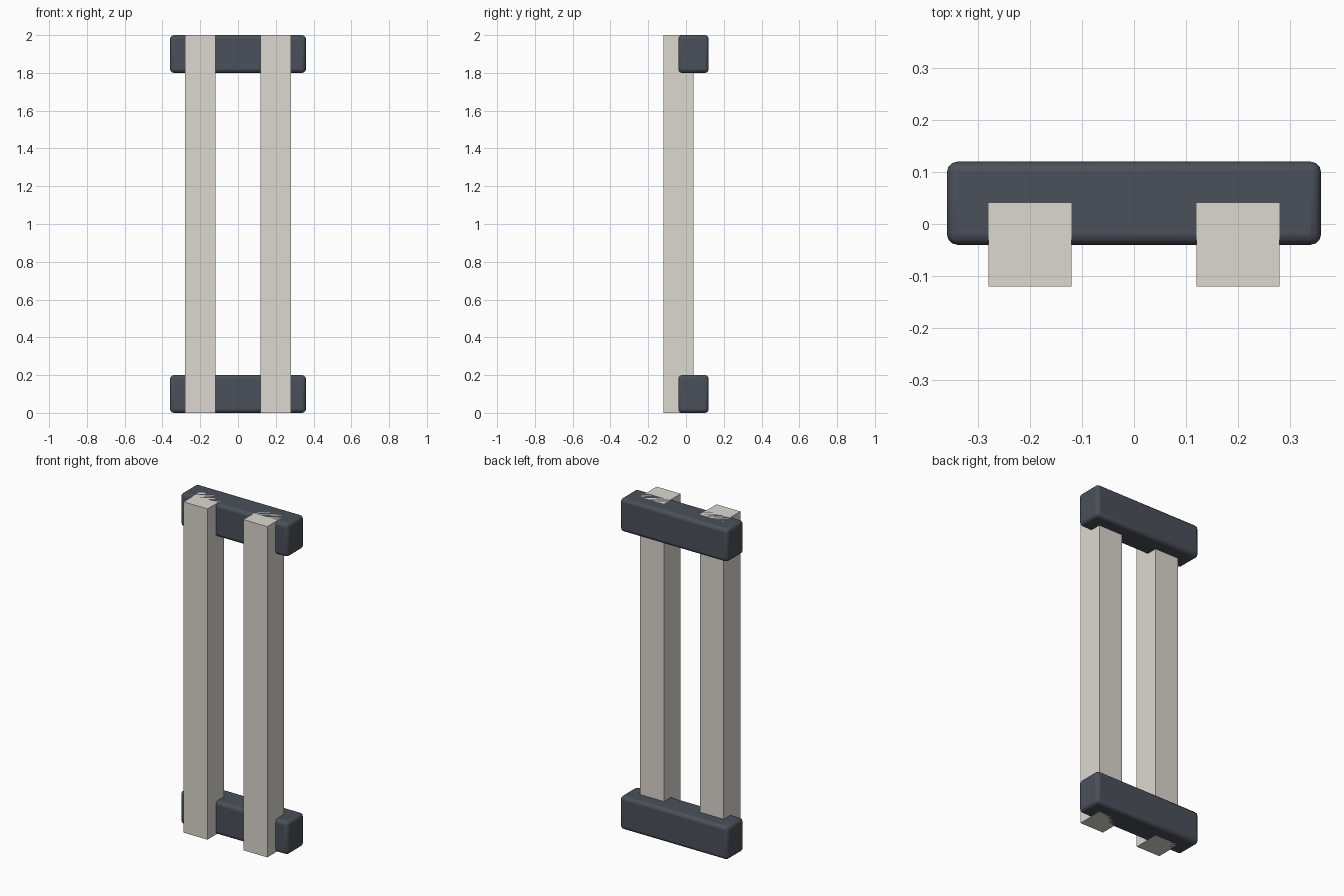
import bpy

if "Cube" in bpy.data.objects:
    bpy.data.objects.remove(bpy.data.objects["Cube"])


def material(name, color):
    mat = bpy.data.materials.new(name)
    mat.diffuse_color = color
    mat.use_nodes = True
    mat.node_tree.nodes["Principled BSDF"].inputs["Base Color"].default_value = mat.diffuse_color
    return mat


def box(name, center, size, mat):
    bpy.ops.mesh.primitive_cube_add(size=1, location=center)
    obj = bpy.context.object
    obj.name = name
    obj.scale = size
    bpy.ops.object.transform_apply(location=False, rotation=False, scale=True)
    obj.data.materials.append(mat)
    return obj


pale = material("pale_paint", (0.72, 0.69, 0.63, 1))
dark = material("dark_paint", (0.07, 0.08, 0.10, 1))

# Two square upright posts, sharp edged
for side, x in (("left", -0.2), ("right", 0.2)):
    box(f"{side}_post", (x, -0.04, 1.0), (0.16, 0.16, 2.0), pale)

# Rounded cross rails set into the back of the posts
for level, z in (("bottom", 0.1), ("top", 1.9)):
    rail = box(f"{level}_rail", (0, 0.04, z), (0.72, 0.16, 0.2), dark)
    bevel = rail.modifiers.new("rounded_edges", "BEVEL")
    bevel.width = 0.02
    bevel.segments = 3
    bpy.ops.object.shade_smooth_by_angle()
